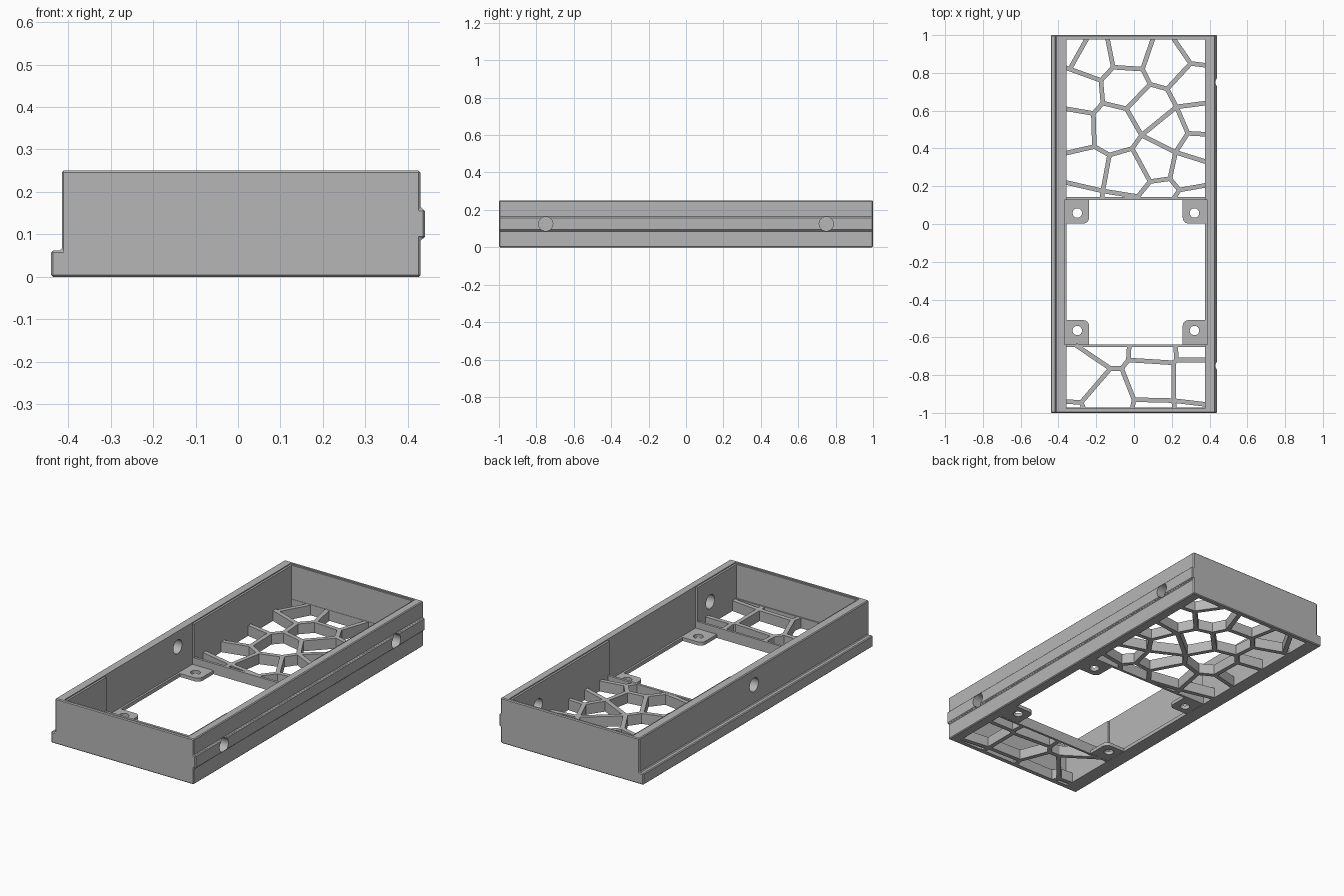
import bpy, bmesh, math
from mathutils import Matrix, Vector

if "Cube" in bpy.data.objects:
    bpy.data.objects.remove(bpy.data.objects["Cube"])

grey = bpy.data.materials.new("plain_grey")
grey.use_nodes = True
grey.diffuse_color = (0.47, 0.47, 0.47, 1)
grey.node_tree.nodes["Principled BSDF"].inputs["Base Color"].default_value = grey.diffuse_color


def finish(name, bm):
    bmesh.ops.recalc_face_normals(bm, faces=bm.faces)
    mesh = bpy.data.meshes.new(name)
    bm.to_mesh(mesh)
    bm.free()
    mesh.materials.append(grey)
    obj = bpy.data.objects.new(name, mesh)
    bpy.context.collection.objects.link(obj)
    return obj


def add_box(bm, x, y, z):
    """Box from (low, high) pairs."""
    lo, hi = (Vector(p) for p in zip(x, y, z))
    return bmesh.ops.create_cube(bm, size=1, matrix=Matrix.Translation(
        (lo + hi) / 2) @ Matrix.Diagonal((*(hi - lo), 1)))["verts"]


def box(name, x, y, z):
    bm = bmesh.new()
    add_box(bm, x, y, z)
    return finish(name, bm)


def cylinder(name, centre, radius, depth, turn=0):
    bm = bmesh.new()
    bmesh.ops.create_cone(bm, cap_ends=True, segments=32, radius1=radius, radius2=radius, depth=depth,
                          matrix=Matrix.Translation(centre) @ Matrix.Rotation(turn, 4, "Y"))
    return finish(name, bm)


def cut(obj, cutters):
    for cutter in cutters:
        cutter.hide_render = True
        mod = obj.modifiers.new("cut", "BOOLEAN")
        mod.operation, mod.solver, mod.object = "DIFFERENCE", "EXACT", cutter
    bpy.context.view_layer.objects.active = obj
    for mod in list(obj.modifiers):
        bpy.ops.object.modifier_apply(modifier=mod.name)
    for cutter in cutters:
        bpy.data.objects.remove(cutter)


def smooth(obj):
    bpy.ops.object.select_all(action="DESELECT")
    obj.select_set(True)
    bpy.context.view_layer.objects.active = obj
    bpy.ops.object.shade_smooth_by_angle(angle=math.radians(25))


# Outer body: cross-section with a foot step on one side and a rail on the other
profile = [(-.44, 0), (.43, 0), (.43, .09), (.44, .09), (.44, .16), (.43, .16),
           (.43, .25), (-.415, .25), (-.415, .062), (-.44, .062)]
bm = bmesh.new()
end = bm.faces.new([bm.verts.new((x, -1, z)) for x, z in profile])
grown = bmesh.ops.extrude_face_region(bm, geom=[end])["geom"]
bmesh.ops.translate(bm, vec=(0, 2, 0), verts=[v for v in grown if isinstance(v, bmesh.types.BMVert)])
bmesh.ops.recalc_face_normals(bm, faces=bm.faces)
bmesh.ops.bevel(bm, geom=bm.edges[:], offset=.0045, segments=1, affect="EDGES", profile=.5)
frame = finish("frame", bm)

# Hollow out the body: bays, central pocket, rim lip and side holes
inner, wide = (-.357, .377), (-.368, .388)
middle, through = (-.637, .128), (-.1, .5)
cut(frame, [
    box("upper_cavity", inner, (-.978, .978), (.058, .5)),
    box("back_bay", inner, (.142, .976), through),
    box("front_bay", inner, (-.972, -.65), through),
    box("pocket", wide, middle, (.02, .5)),
    box("pocket_opening", inner, middle, through),
    box("rim_lip", wide, (-.985, .985), (.244, .5)),
    cylinder("hole_a", (.4, .75, .125), .038, .2, math.pi / 2),
    cylinder("hole_b", (.4, -.75, .125), .038, .2, math.pi / 2),
    cylinder("hole_c", (-.4, 0, .165), .038, .2, math.pi / 2),
])
smooth(frame)


def lattice(name, letters, points, paths, width=.024, height=.057):
    """Web of upright bars; points are in hundredths, paths spell out the nodes."""
    nodes = {k: Vector((x, y, 0)) / 100 for k, (x, y) in zip(letters, points)}
    bm = bmesh.new()
    for path in paths.split():
        for a, b in zip(path, path[1:]):
            p, q = nodes[a], nodes[b]
            d = q - p
            bmesh.ops.create_cube(bm, size=1, matrix=Matrix.Translation((p + q) / 2 + Vector((0, 0, height / 2)))
                                  @ Matrix.Rotation(math.atan2(d.y, d.x), 4, "Z")
                                  @ Matrix.Diagonal((d.length, width, height, 1)))
    for key, p in nodes.items():
        if key.islower():
            bmesh.ops.create_cone(bm, cap_ends=True, segments=12, radius1=width / 2, radius2=width / 2,
                                  depth=height, matrix=Matrix.Translation((p.x, p.y, height / 2)))
    return finish(name, bm)


# Cellular grilles: lower case nodes are inner joints, capitals meet the frame
lattice("back_grille", "abcdefghijklmnopqrstuvABCDEFGHIJKLMNO",
        [(-34, 82), (-17.5, 76), (-11, 83), (4.5, 82), (8.5, 74), (17.5, 71.5), (30, 85),
         (22.5, 62), (28.5, 48), (22, 38), (4, 47), (-4, 61), (-16.5, 64), (-21.5, 58.5),
         (-21, 41), (-13, 36.5), (-1, 40), (-16.5, 17.5), (2, 14.5), (8.5, 22.5), (19, 24), (24, 18),
         (-25, 98), (-37, 83), (-14, 98), (10, 98), (21, 98), (38, 84), (38, 64), (38, 47.5),
         (38, 33), (38, 20.5), (21, 13.5), (-17, 13.5), (-36, 22), (-36, 37.5), (-36, 61)],
        "Aa Ba abcdefgF Eg Cc Dd fhG hijI jkh iH elm mb lk mnopqk On No pr Mrs rL qts tuvJ uj vK")
lattice("front_grille", "abcdefghABCDEFGHI",
        [(-12.5, -76.5), (-6.5, -76.5), (-28, -94.5), (-3, -72), (21, -73.5), (22.5, -72), (21, -93.5), (0, -93),
         (-31, -64), (-36, -94), (-26.5, -98), (-2.5, -64), (22, -64), (38, -72), (38, -95.5),
         (-1, -98), (21.5, -98)],
        "Aabdef acB cC bhg hH dD fE fF eg gG gI")

# Mounting tabs in the corners of the central opening
for front in (True, False):
    for right in (True, False):
        hx, hy = (.32 if right else -.30), (-.564 if front else .058)
        sx, sy = (1 if right else -1), (-1 if front else 1)
        xs = sorted((hx - sx * .062, hx + sx * .064))
        ys = sorted((hy - sy * .055, hy + sy * .075))
        bm = bmesh.new()
        add_box(bm, xs, ys, (.001, .02))
        corner = [e for e in bm.edges if abs(e.verts[0].co.z - e.verts[1].co.z) > .01
                  and sx * (e.verts[0].co.x - hx) < 0 and sy * (e.verts[0].co.y - hy) < 0]
        bmesh.ops.bevel(bm, geom=corner, offset=.03, segments=6, affect="EDGES", profile=.5)
        tab = finish(("front" if front else "back") + ("_left" if right else "_right") + "_tab", bm)
        cut(tab, [cylinder("screw_hole", (hx, hy, 0), .025, .2)])
        smooth(tab)
